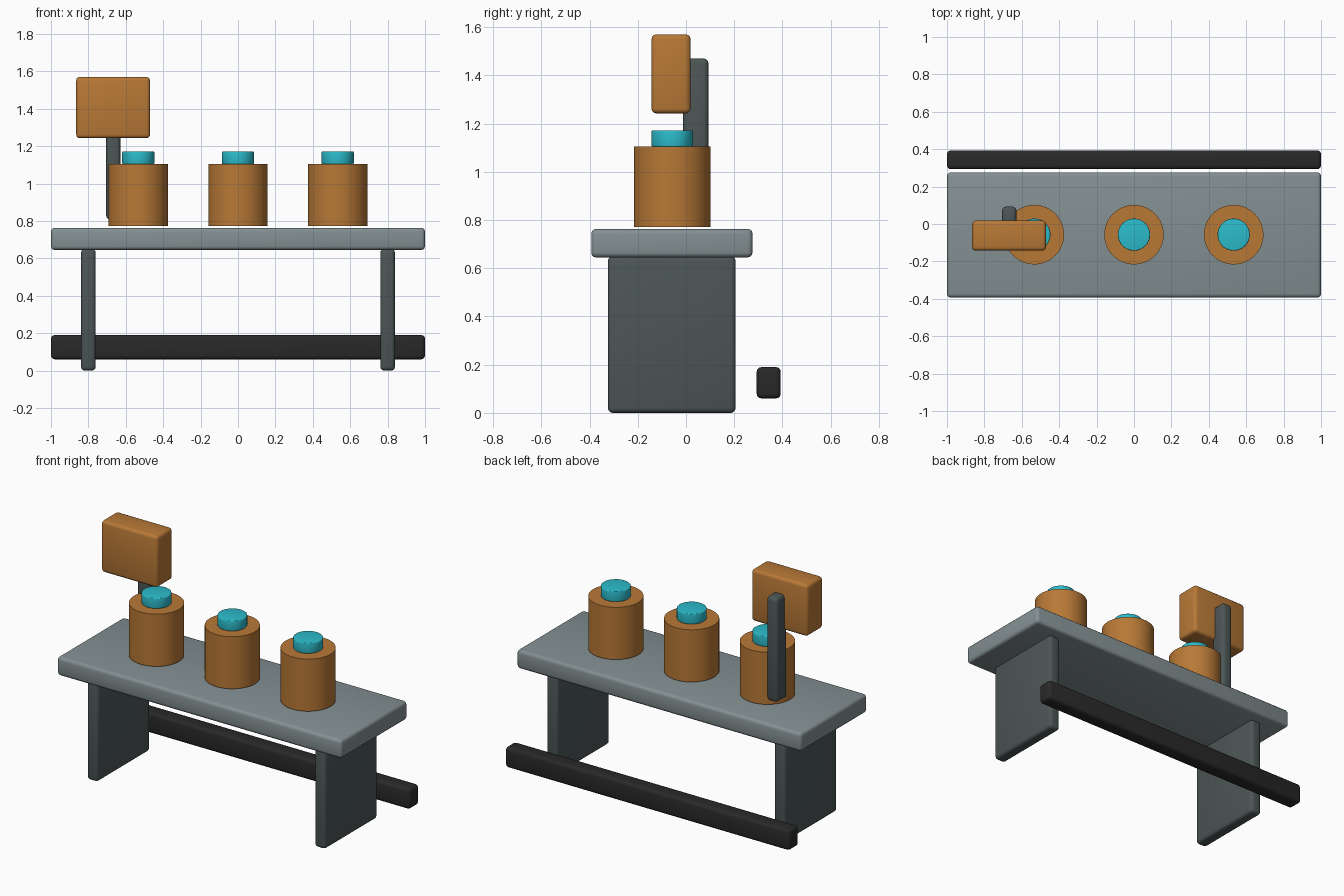
import bpy, math

if "Cube" in bpy.data.objects:
    bpy.data.objects.remove(bpy.data.objects["Cube"])


def material(name, rgb):
    m = bpy.data.materials.new(name)
    m.diffuse_color = (*rgb, 1)
    m.use_nodes = True
    m.node_tree.nodes["Principled BSDF"].inputs["Base Color"].default_value = m.diffuse_color
    return m


ORANGE = material("orange", (0.48, 0.19, 0.037))
GREY = material("light grey", (0.23, 0.28, 0.29))
STEEL = material("dark grey", (0.072, 0.092, 0.092))
BLACK = material("black", (0.022, 0.022, 0.022))
CYAN = material("cyan", (0.025, 0.50, 0.60))


def finish(name, mat, bevel):
    ob = bpy.context.object
    ob.name = name
    ob.data.materials.append(mat)
    if bevel:
        b = ob.modifiers.new("Bevel", 'BEVEL')
        b.width = bevel
        b.segments = 3
        b.limit_method = 'ANGLE'
        bpy.ops.object.modifier_apply(modifier=b.name)
    bpy.ops.object.shade_smooth_by_angle(angle=math.radians(35))
    return ob


def box(name, mat, x, y, z, bevel=0.02):
    """Rounded box from (min, max) ranges."""
    r = (x, y, z)
    bpy.ops.mesh.primitive_cube_add(size=1, location=[(a + b) / 2 for a, b in r])
    bpy.context.object.scale = [b - a for a, b in r]
    bpy.ops.object.transform_apply(location=False, rotation=False, scale=True)
    return finish(name, mat, bevel)


def drum(name, mat, radius, x, y, z0, z1, bevel=0):
    bpy.ops.mesh.primitive_cylinder_add(vertices=64, radius=radius, depth=z1 - z0,
                                        location=(x, y, (z0 + z1) / 2))
    return finish(name, mat, bevel)


# Bench top, panel legs and rear floor rail
box("bench_top", GREY, (-1, 1), (-0.393, 0.276), (0.645, 0.763))
for side, cx in (("left", -0.8), ("right", 0.8)):
    box(side + "_leg", STEEL, (cx - 0.039, cx + 0.039), (-0.324, 0.206), (0, 0.65))
box("rear_rail", BLACK, (-1, 1), (0.293, 0.393), (0.06, 0.19))

# Three canisters with caps
for i, cx in enumerate((-0.533, 0, 0.533), 1):
    drum(f"canister_{i}", ORANGE, 0.159, cx, -0.057, 0.772, 1.104)
    drum(f"cap_{i}", CYAN, 0.086, cx, -0.057, 1.104, 1.171, 0.005)

# Display panel on a post
box("display_post", STEEL, (-0.705, -0.629), (-0.012, 0.093), (0.808, 1.47))
box("display_panel", ORANGE, (-0.865, -0.47), (-0.143, 0.019), (1.242, 1.57))
